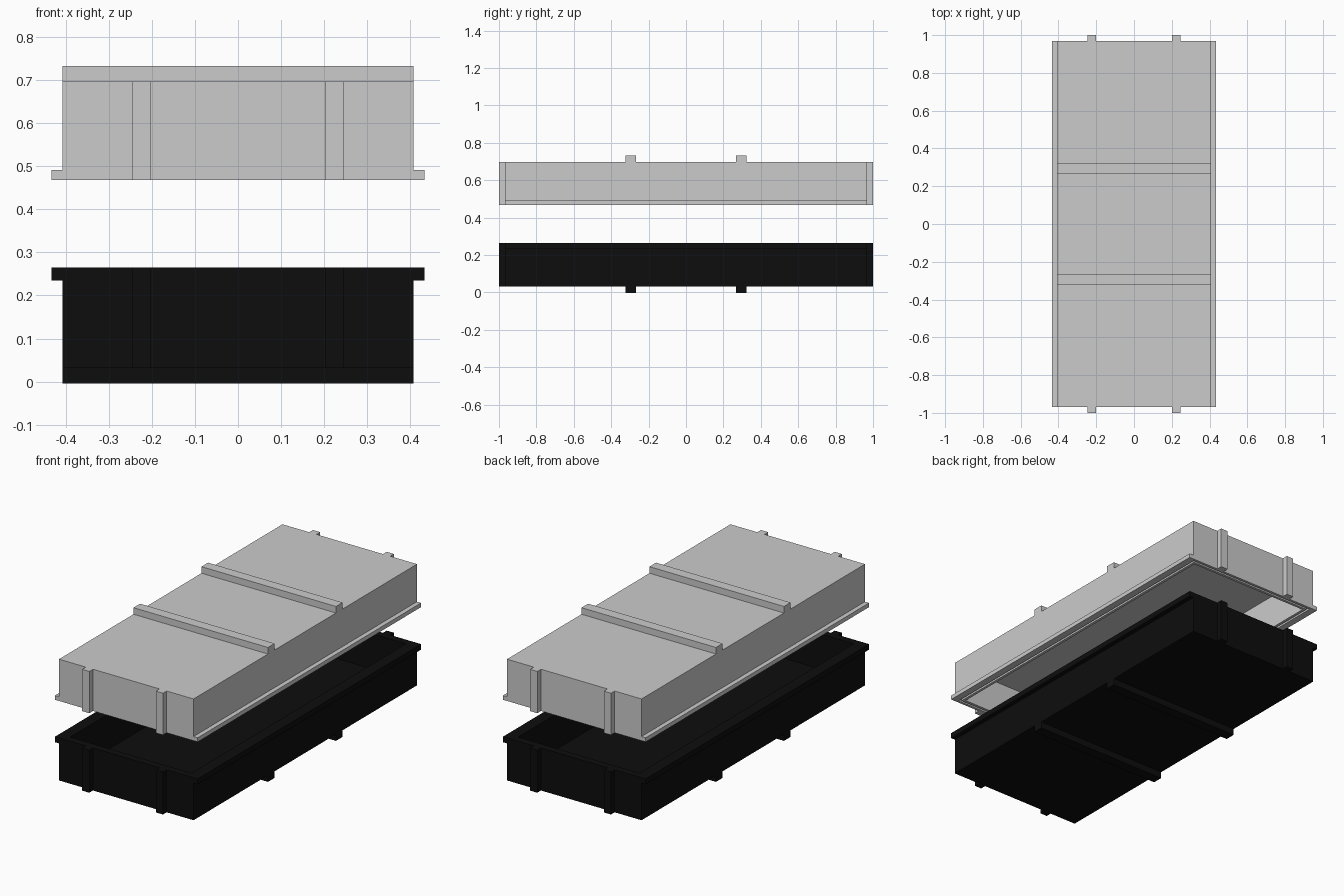
import bpy
import bmesh

if "Cube" in bpy.data.objects:
    bpy.data.objects.remove(bpy.data.objects["Cube"])

HX, HY = 0.408, 0.968      # half size of each shell
WALL, RIB = 0.04, 0.036    # wall thickness, rib height


def add_object(name, bm, mat):
    bmesh.ops.recalc_face_normals(bm, faces=bm.faces[:])
    mesh = bpy.data.meshes.new(name)
    bm.to_mesh(mesh)
    bm.free()
    obj = bpy.data.objects.new(name, mesh)
    bpy.context.collection.objects.link(obj)
    if mat:
        mesh.materials.append(mat)


def box(name, x, y, z, mat):
    bm = bmesh.new()
    bmesh.ops.create_cube(bm, size=1)
    for v in bm.verts:
        v.co = [lo if c < 0 else hi for c, (lo, hi) in zip(v.co, (x, y, z))]
    add_object(name, bm, mat)


def shell(name, profile, mat):
    """Open box swept from (inset from the outer wall, z) rectangle loops."""
    bm = bmesh.new()
    loops = [[bm.verts.new((sx * (HX - o), sy * (HY - o), z))
              for sx, sy in ((-1, -1), (1, -1), (1, 1), (-1, 1))]
             for o, z in profile]
    for a, b in zip(loops, loops[1:]):
        for i in range(4):
            j = (i + 1) % 4
            bm.faces.new((a[i], a[j], b[j], b[i]))
    bm.faces.new(loops[0])
    bm.faces.new(loops[-1])
    add_object(name, bm, mat)


def half_case(name, closed, rim, flange, groove, mat):
    """One half: closed = z of the flat outer face, rim = z of the open edge."""
    d = 1 if closed > rim else -1
    # hollow shell, optionally with a seal groove in its rim
    profile = [(0, closed), (0, rim)]
    if groove:
        profile += [(0.014, rim), (0.014, rim + d * 0.012),
                    (0.025, rim + d * 0.012), (0.025, rim)]
    profile += [(WALL, rim), (WALL, closed - d * WALL)]
    shell(name + "_shell", profile, mat)
    for i, s in enumerate((-1, 1)):
        # long side flanges
        box(f"{name}_flange_{i}", sorted((s * HX, s * 0.433)), (-HY, HY),
            sorted((rim, rim + d * flange)), mat)
        # ribs across the closed face
        box(f"{name}_cross_rib_{i}", (-HX, HX), sorted((s * 0.266, s * 0.323)),
            sorted((closed, closed + d * RIB)), mat)
        # upright ribs on both ends
        for j, t in enumerate((-1, 1)):
            box(f"{name}_end_rib_{i}{j}", sorted((s * 0.202, s * 0.245)),
                sorted((t * HY, t * 1.0)), sorted((closed, rim)), mat)


black = bpy.data.materials.new("black")
black.diffuse_color = (0.004, 0.004, 0.004, 1)
black.use_nodes = True
black.node_tree.nodes["Principled BSDF"].inputs["Base Color"].default_value = black.diffuse_color

half_case("tray", 0.032, 0.265, 0.03, False, black)
half_case("lid", 0.697, 0.468, 0.023, True, None)
